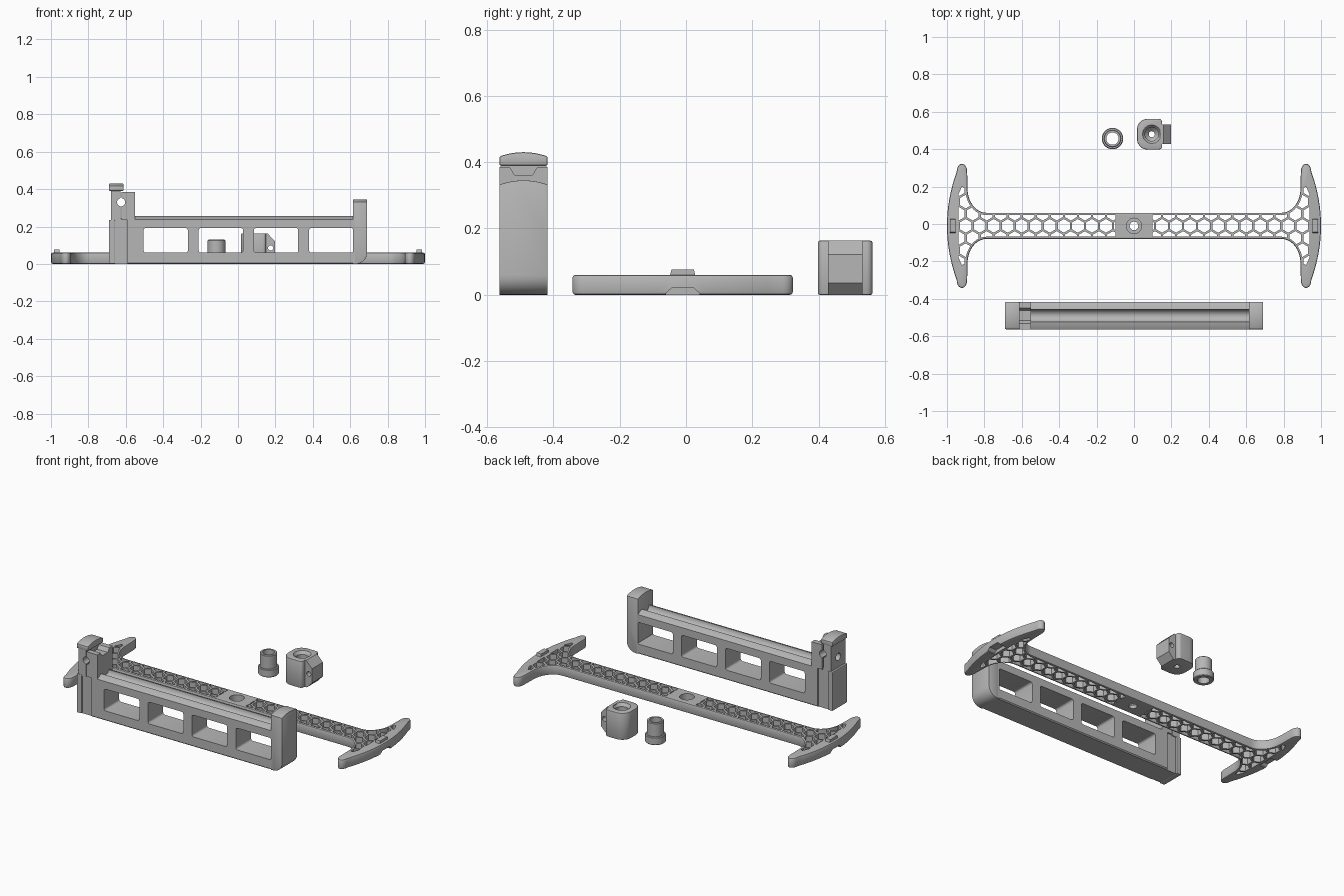
import bpy, bmesh, math
from math import sin, cos, pi

cube = bpy.data.objects.get("Cube")
if cube:
    bpy.data.objects.remove(cube, do_unlink=True)

grey = bpy.data.materials.new("plain_grey")
grey.use_nodes = True
grey.diffuse_color = (0.47, 0.47, 0.47, 1)
grey.node_tree.nodes["Principled BSDF"].inputs["Base Color"].default_value = (0.47, 0.47, 0.47, 1)


def add_mesh(name, bm):
    bmesh.ops.recalc_face_normals(bm, faces=bm.faces)
    me = bpy.data.meshes.new(name)
    bm.to_mesh(me)
    bm.free()
    me.materials.append(grey)
    ob = bpy.data.objects.new(name, me)
    bpy.context.collection.objects.link(ob)
    return ob


def prism(name, polys, axis, lo, hi):
    """Extrude 2D outlines along an axis; outlines use the other two axes in order."""
    place = {"x": lambda p, d: (d, p[0], p[1]),
             "y": lambda p, d: (p[0], d, p[1]),
             "z": lambda p, d: (p[0], p[1], d)}[axis]
    bm = bmesh.new()
    for pts in polys:
        a = [bm.verts.new(place(p, lo)) for p in pts]
        b = [bm.verts.new(place(p, hi)) for p in pts]
        bm.faces.new(a[::-1])
        bm.faces.new(b)
        for i in range(len(a)):
            j = (i + 1) % len(a)
            bm.faces.new((a[i], a[j], b[j], b[i]))
    return add_mesh(name, bm)


def rect(x0, x1, y0, y1):
    return [(x0, y0), (x1, y0), (x1, y1), (x0, y1)]


def box(name, x0, x1, y0, y1, z0, z1):
    return prism(name, [rect(x0, x1, y0, y1)], "z", z0, z1)


def arc(cx, cy, rx, ry, a0, a1, n=10):
    steps = [math.radians(a0 + (a1 - a0) * i / n) for i in range(n + 1)]
    return [(cx + rx * cos(t), cy + ry * sin(t)) for t in steps]


def lathe(name, profile, x, y, n=48):
    """Spin a closed (radius, height) outline about a vertical line."""
    bm = bmesh.new()
    rings = [[bm.verts.new((x + r * cos(2 * pi * i / n), y + r * sin(2 * pi * i / n), z))
              for i in range(n)] for r, z in profile]
    for k, ring in enumerate(rings):
        nxt = rings[(k + 1) % len(rings)]
        for i in range(n):
            j = (i + 1) % n
            bm.faces.new((ring[i], ring[j], nxt[j], nxt[i]))
    return add_mesh(name, bm)


def apply(ob, mod):
    bpy.ops.object.select_all(action="DESELECT")
    bpy.context.view_layer.objects.active = ob
    ob.select_set(True)
    bpy.ops.object.modifier_apply(modifier=mod.name)


def boolean(ob, cutter, op="DIFFERENCE"):
    mod = ob.modifiers.new("cut", "BOOLEAN")
    mod.operation, mod.object, mod.solver = op, cutter, "EXACT"
    apply(ob, mod)
    bpy.data.objects.remove(cutter, do_unlink=True)


def bevel(ob, width, segments=2, angle=50):
    mod = ob.modifiers.new("bevel", "BEVEL")
    mod.width, mod.segments = width, segments
    mod.limit_method, mod.angle_limit = "ANGLE", math.radians(angle)
    apply(ob, mod)


def smooth(ob):
    bpy.ops.object.select_all(action="DESELECT")
    bpy.context.view_layer.objects.active = ob
    ob.select_set(True)
    bpy.ops.object.shade_smooth_by_angle(angle=math.radians(32))


# Base plate: bar with two curved wings
YC = -0.01
quarter = [(1 - 0.052 * (y / 0.29) ** 2, y) for y in [0.29 * i / 8 for i in range(1, 9)]]
quarter += arc(0.92, 0.29, 0.028, 0.042, 0, 180)[1:]
quarter += [(p[0], p[1]) for p in arc(0.79, 0.2, 0.1, 0.13, 0, -90)]
half = quarter + [(-x, y) for x, y in quarter[::-1]]
outline = [(1, 0)] + half + [(-1, 0)] + [(x, -y) for x, y in half[::-1]]
base = prism("base_plate", [[(x, y + YC) for x, y in outline]], "z", 0, 0.06)
bevel(base, 0.008)

# Honeycomb openings, trimmed to leave a rim
rim = [(0.938, 0.17), (0.92, 0.21)] + arc(0.79, 0.2, 0.112, 0.142, 0, -90) + [(0.1, 0.058)]
rim += [(x, -y) for x, y in rim[::-1]]
zones = [[(s * x, y + YC) for x, y in rim] for s in (-1, 1)]
pitch = 0.075
cells = []
for row in range(-4, 5):
    for col in range(-13, 14):
        cx = (col + 0.5 * (row % 2)) * pitch
        cells.append(arc(cx, row * pitch * 0.866 + YC, 0.0365, 0.0365, 30, 330, 5))
openings = prism("honeycomb", cells, "z", -0.1, 0.2)
boolean(openings, prism("zone", zones, "z", -0.05, 0.15), "INTERSECT")
boolean(base, openings)

# Stepped centre hole and stacking notches under the wings
boolean(base, prism("bore", [arc(0, YC, 0.023, 0.023, 0, 350, 35)], "z", -0.1, 0.2))
boolean(base, prism("bore", [arc(0, YC, 0.041, 0.041, 0, 350, 35)], "z", 0.02, 0.2))
notch = [(-0.05 + YC, -0.01), (-0.05 + YC, 0.005), (-0.034 + YC, 0.02),
         (0.034 + YC, 0.02), (0.05 + YC, 0.005), (0.05 + YC, -0.01)]
for lo, hi in ((-1.1, -0.95), (0.95, 1.1)):
    boolean(base, prism("notch", [notch], "x", lo, hi))
smooth(base)

# Stacking tabs on the wings
for side, lo, hi in (("right", -0.985, -0.955), ("left", 0.955, 0.985)):
    tab = [(-0.04 + YC, 0.05), (0.04 + YC, 0.05), (0.034 + YC, 0.076), (-0.034 + YC, 0.076)]
    prism(side + "_stacking_tab", [tab], "x", lo, hi)

# Holder beam with grooved top and four windows
HY, HW = -0.49, 0.073
y0, y1 = HY - HW, HY + HW
section = [(y0 + 0.006, 0), (y0, 0.006), (y0, 0.238), (y0 + 0.034, 0.256)]
section += arc(HY, 0.256, 0.033, 0.034, 180, 360, 14)
section += [(y1 - 0.034, 0.256), (y1, 0.238), (y1, 0.006), (y1 - 0.006, 0)]
beam = prism("holder_beam", [section], "x", -0.59, 0.625)
for x in (-0.505, -0.21, 0.085, 0.38):
    window = prism("window", [rect(x, x + 0.237, 0.06, 0.192)], "y", -0.7, -0.3)
    mod = window.modifiers.new("corner", "BEVEL")
    mod.width, mod.segments = 0.012, 3
    apply(window, mod)
    boolean(beam, window)
smooth(beam)


def arched(top, bottom, rise=0.013):
    """Width section with a gently arched top."""
    crown = [(HY + HW * k / 6, top - rise * (k / 6) ** 2) for k in range(6, -7, -1)]
    return crown + [(y0, bottom), (y1, bottom)]


# Fixed jaw: rounded heel trimmed by an arched top
heel = [(0.615, 0)] + arc(0.63, 0.06, 0.06, 0.06, -90, 0) + [(0.69, 0.4), (0.615, 0.4)]
jaw = prism("fixed_jaw", [heel], "y", y0, y1)
boolean(jaw, prism("arch", [arched(0.345, -0.1)], "x", 0.5, 0.8), "INTERSECT")
bevel(jaw, 0.004)
smooth(jaw)

# Sliding post: plate, rail, upright and arched head
plate = box("post_plate", -0.69, -0.657, y0, y1, 0, 0.236)
bevel(plate, 0.005)
box("post_rail", -0.658, -0.58, HY - 0.064, HY + 0.064, 0, 0.245)
upright = box("post_upright", -0.678, -0.628, y0 + 0.003, y1 - 0.003, 0.23, 0.4)
head = prism("post_head", [arched(0.43, 0.39)], "x", -0.69, -0.612)
bevel(head, 0.005)
smooth(head)

# Clamp block with a tapered channel
channel = [(y0, 0.235), (y1, 0.235), (y1, 0.385), (HY + 0.042, 0.385), (HY + 0.027, 0.362),
           (HY - 0.027, 0.362), (HY - 0.042, 0.385), (y0, 0.385)]
block = prism("clamp_block", [channel], "x", -0.622, -0.55)
for part in (upright, block):
    boolean(part, prism("pin", [arc(-0.625, 0.33, 0.022, 0.022, 0, 345, 23)], "y", -0.7, -0.3))
    smooth(part)
boolean(upright, prism("screw", [arc(HY, 0.3, 0.022, 0.022, 0, 345, 23)], "x", -0.8, -0.6))

# Flanged bushing
bush = lathe("flanged_bushing", [(0.033, 0), (0.053, 0), (0.057, 0.004), (0.057, 0.044),
                                 (0.053, 0.048), (0.047, 0.048), (0.047, 0.126),
                                 (0.043, 0.13), (0.033, 0.13)], -0.115, 0.457)
smooth(bush)

# Threaded clamp nut: rounded body, bored, with a drilled lug
NX, NY = 0.095, 0.48
body = arc(0.073, 0.505, 0.057, 0.057, 90, 180, 8) + arc(0.073, 0.455, 0.057, 0.057, 180, 270, 8)
body += arc(0.133, 0.415, 0.017, 0.017, -90, 0, 5) + arc(0.133, 0.545, 0.017, 0.017, 0, 90, 5)
nut = prism("clamp_nut", [body], "z", 0, 0.163)
bevel(nut, 0.005)
bore = lathe("bore", [(0.001, -0.05), (0.016, -0.05), (0.016, 0.03), (0.036, 0.05),
                      (0.036, 0.145), (0.05, 0.164), (0.05, 0.2), (0.001, 0.2)], NX, NY)
boolean(nut, bore)
boolean(nut, prism("pilot", [arc(NX, NY, 0.012, 0.012, 0, 345, 23)], "z", -0.1, 0.3))
smooth(nut)
lug_side = [(0.14, 0), (0.162, 0), (0.197, 0.036), (0.197, 0.122), (0.158, 0.163), (0.14, 0.163)]
lug = prism("nut_lug", [lug_side], "y", NY - 0.052, NY + 0.052)
boolean(lug, prism("pin", [arc(0.175, 0.085, 0.014, 0.014, 0, 345, 23)], "y", 0.3, 0.7))
smooth(lug)
